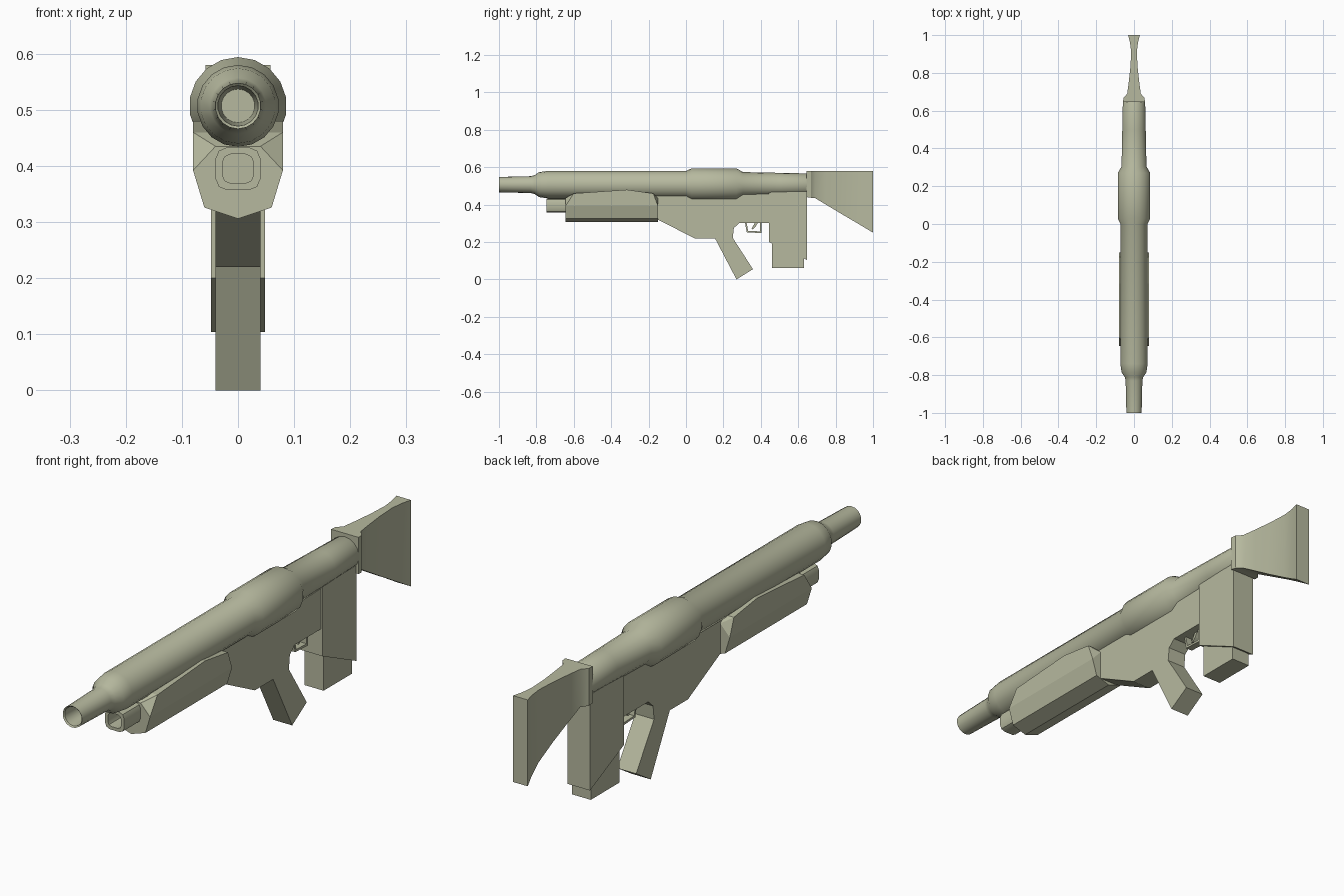
import bpy, bmesh, math

cube = bpy.data.objects.get("Cube")
if cube:
    bpy.data.objects.remove(cube, do_unlink=True)

COLOUR = (0.47, 0.485, 0.345, 1)
khaki = bpy.data.materials.new("pale_khaki")
khaki.use_nodes = True
khaki.diffuse_color = COLOUR
bsdf = khaki.node_tree.nodes["Principled BSDF"]
bsdf.inputs["Base Color"].default_value = COLOUR
bsdf.inputs["Roughness"].default_value = 0.8


def finish(name, bm, smooth=None):
    bmesh.ops.recalc_face_normals(bm, faces=bm.faces)
    mesh = bpy.data.meshes.new(name)
    bm.to_mesh(mesh)
    bm.free()
    mesh.materials.append(khaki)
    obj = bpy.data.objects.new(name, mesh)
    bpy.context.collection.objects.link(obj)
    if smooth:
        bpy.ops.object.select_all(action='DESELECT')
        obj.select_set(True)
        bpy.context.view_layer.objects.active = obj
        bpy.ops.object.shade_smooth_by_angle(angle=math.radians(smooth))
    return obj


def loft(name, rings, smooth=None, closed=False):
    """Skin matching rings of points, capping both ends unless closed."""
    bm = bmesh.new()
    rows = [[bm.verts.new(p) for p in ring] for ring in rings]
    pairs = list(zip(rows, rows[1:]))
    if closed:
        pairs.append((rows[-1], rows[0]))
    else:
        bm.faces.new(rows[0])
        bm.faces.new(rows[-1])
    n = len(rows[0])
    for a, b in pairs:
        for i in range(n):
            j = (i + 1) % n
            bm.faces.new((a[i], a[j], b[j], b[i]))
    return finish(name, bm, smooth)


def plate(name, outline, half):
    """Side outline (y, z) given a thickness across x."""
    return loft(name, [[(x, y, z) for y, z in outline] for x in (-half, half)])


def lathe(name, profile, z, sides=18):
    """Round part about a lengthwise axis from (y, radius) points."""
    turns = [2 * math.pi * i / sides for i in range(sides)]
    return loft(name, [[(r * math.sin(t), y, z + r * math.cos(t)) for t in turns]
                       for y, r in profile], smooth=35)


def rounded_rect(y, half, low, high, cut):
    """Rectangle ring with softened corners, facing the front."""
    mid, tall = (low + high) / 2, (high - low) / 2
    corner = [(half, tall - cut), (half - cut * 0.3, tall - cut * 0.3), (half - cut, tall)]
    right = corner + [(-x, z) for x, z in reversed(corner)]
    return [(x, y, mid + z) for x, z in right + [(-x, -z) for x, z in right]]


# Barrel with hollow muzzle, and the thick collar over its middle
lathe("barrel", [(-0.88, 0.03), (-0.995, 0.036), (-1, 0.041), (-0.83, 0.045),
                 (-0.81, 0.05), (-0.785, 0.067), (-0.74, 0.073), (0.0, 0.073),
                 (0.03, 0.087), (0.27, 0.087), (0.305, 0.067), (0.5, 0.063),
                 (0.645, 0.06), (0.66, 0.052)], 0.507)

# Hollow tube under the barrel
loft("under_tube", [rounded_rect(-0.6, 0.04, 0.357, 0.433, 0.02),
                    rounded_rect(-0.745, 0.04, 0.357, 0.433, 0.02),
                    rounded_rect(-0.745, 0.028, 0.369, 0.421, 0.015),
                    rounded_rect(-0.67, 0.028, 0.369, 0.421, 0.015)], smooth=30)

# Faceted foregrip with chamfered ends
bm = bmesh.new()
for s in (-1, 1):
    for y in (-0.645, -0.15):
        for x, z in ((0.04, 0.435), (0.08, 0.392), (0.06, 0.326), (0, 0.306)):
            bm.verts.new((s * x, y, z))
    for y, z in ((-0.6, 0.46), (-0.45, 0.462), (-0.315, 0.48), (-0.175, 0.46)):
        bm.verts.new((s * 0.08, y, z))
bmesh.ops.remove_doubles(bm, verts=bm.verts, dist=0.0005)
bmesh.ops.convex_hull(bm, input=bm.verts)
bmesh.ops.dissolve_limit(bm, angle_limit=0.02, verts=bm.verts, edges=bm.edges)
finish("foregrip", bm)

# Receiver and pistol grip in one outline
plate("receiver_and_grip", [(-0.2, 0.47), (-0.2, 0.35), (-0.15, 0.32), (0.045, 0.22),
                            (0.155, 0.22), (0.27, 0), (0.358, 0.055), (0.25, 0.222),
                            (0.256, 0.275), (0.285, 0.302), (0.45, 0.302), (0.45, 0.47)],
      0.04)

# Magazine well and magazine
plate("magazine_well", [(0.443, 0.47), (0.443, 0.2), (0.648, 0.104), (0.648, 0.47)], 0.048)
plate("magazine", [(0.46, 0.25), (0.46, 0.06), (0.632, 0.06), (0.632, 0.25)], 0.04)

# Trigger guard and trigger
plate("trigger_guard", [(0.315, 0.305), (0.325, 0.252), (0.403, 0.248), (0.403, 0.305),
                        (0.395, 0.305), (0.395, 0.257), (0.332, 0.26), (0.324, 0.305)],
      0.014)
plate("trigger", [(0.37, 0.305), (0.36, 0.288), (0.35, 0.27), (0.358, 0.268),
                  (0.372, 0.282), (0.385, 0.305)], 0.008)

# Shoulder stock, pinched in the middle and flared at the butt
stations = [(0.645, 0.058, 0.44), (0.667, 0.056, 0.437), (0.69, 0.036, 0.435),
            (0.75, 0.028, 0.399), (0.83, 0.019, 0.351), (0.91, 0.015, 0.304),
            (0.96, 0.021, 0.274), (1.0, 0.031, 0.25)]
loft("stock", [[(-w, y, low), (w, y, low), (w, y, 0.58), (-w, y, 0.58)]
               for y, w, low in stations], smooth=35)
